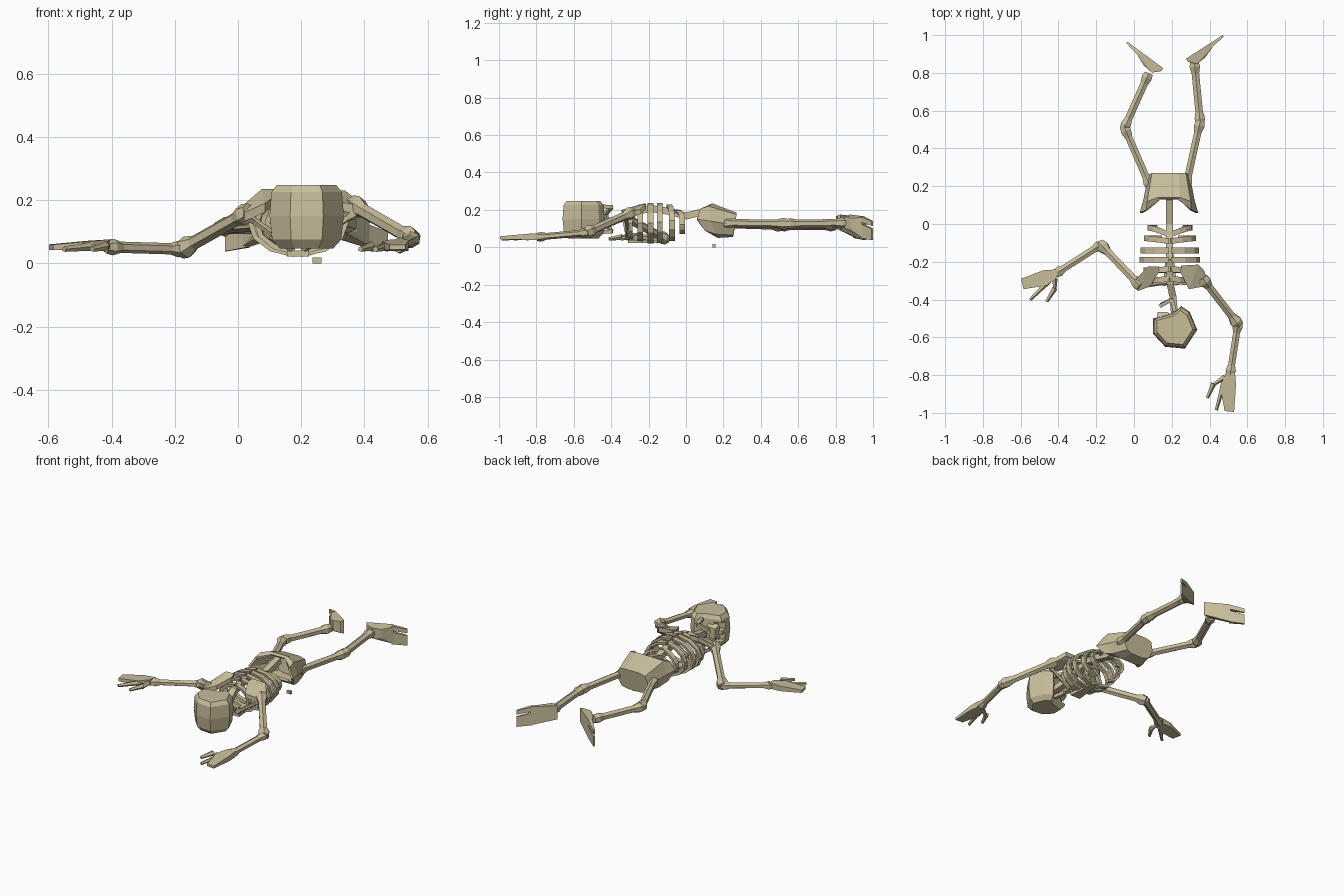
import bpy, bmesh, math
from mathutils import Vector

if "Cube" in bpy.data.objects:
    bpy.data.objects.remove(bpy.data.objects["Cube"])

bone_mat = bpy.data.materials.new("old bone")
bone_mat.diffuse_color = (0.58, 0.51, 0.33, 1)
bone_mat.use_nodes = True
bone_mat.node_tree.nodes["Principled BSDF"].inputs["Base Color"].default_value = bone_mat.diffuse_color


def finish(name, bm):
    bmesh.ops.recalc_face_normals(bm, faces=bm.faces)
    me = bpy.data.meshes.new(name)
    bm.to_mesh(me)
    bm.free()
    ob = bpy.data.objects.new(name, me)
    bpy.context.collection.objects.link(ob)
    me.materials.append(bone_mat)
    return ob


def loft(name, rings, closed=True, cap=(True, True)):
    bm = bmesh.new()
    vs = [[bm.verts.new(p) for p in r] for r in rings]
    n = len(rings[0])
    for a, b in zip(vs, vs[1:]):
        for i in range(n if closed else n - 1):
            j = (i + 1) % n
            bm.faces.new((a[i], a[j], b[j], b[i]))
    if cap[0]:
        bm.faces.new(vs[0])
    if cap[1]:
        bm.faces.new(vs[-1])
    return finish(name, bm)


def hull(name, pts):
    bm = bmesh.new()
    for p in pts:
        bm.verts.new(p)
    r = bmesh.ops.convex_hull(bm, input=bm.verts)
    bmesh.ops.delete(bm, geom=list(set(r["geom_interior"] + r["geom_unused"])), context='VERTS')
    return finish(name, bm)


def bone(name, a, b, profile, sides=6, flat=1.0):
    """Tapered shaft from a to b; profile is (position, radius) pairs."""
    a, b = Vector(a), Vector(b)
    d = (b - a).normalized()
    u = d.cross(Vector((0, 0, 1))).normalized()
    w = u.cross(d)
    ang = [2 * math.pi * (i + .5) / sides for i in range(sides)]
    return loft(name, [[a.lerp(b, t) + u * r * math.cos(q) + w * r * flat * math.sin(q)
                        for q in ang] for t, r in profile])


def flared(mid, end):
    return [(-.03, end * .8), (.06, end), (.17, mid), (.83, mid), (.94, end), (1.03, end * .8)]


# Skull lying on its side, face towards -x
outline = [(.10, -.50), (.10, -.58), (.165, -.65), (.27, -.66), (.335, -.56), (.295, -.465),
           (.25, -.435), (.21, -.47)]
c = Vector((.215, -.55))
skull = loft("skull", [[(c.x + (x - c.x) * s, c.y + (y - c.y) * s, z) for x, y in outline]
                       for z, s in ((.047, .72), (.075, .93), (.15, 1), (.225, .95), (.248, .8))])
for i, z in enumerate((.115, .185)):
    cut = hull("eye_socket_cutter_%d" % i,
               [(x, y, z + dz) for x in (.07, .15) for y in (-.535, -.485) for dz in (-.024, .024)])
    cut.hide_render = True
    cut.hide_set(True)
    m = skull.modifiers.new("eye socket", 'BOOLEAN')
    m.object = cut
    m.solver = 'EXACT'

# Upper jaw and U-shaped lower jaw
hull("upper_jaw", [(x, y, z) for x, y, h in ((.12, -.50, .045), (.20, -.50, .055),
                                          (.125, -.465, .03), (.18, -.465, .035))
                   for z in (.15 - h, .15 + h)])
jaw = [(.215, -.46, .08), (.20, -.40, .085), (.15, -.425, .12), (.145, -.43, .18),
       (.20, -.40, .215), (.215, -.46, .22)]
for i in range(5):
    bone("lower_jaw_%d" % i, jaw[i], jaw[i + 1], [(-.05, .014), (1.05, .014)], 4)

# Spine
spine = [(.215, -.48, .13), (.205, -.38, .145), (.19, -.31, .18), (.188, -.19, .208),
         (.188, -.08, .19), (.187, 0, .167), (.187, .13, .2)]
for i in range(6):
    bone("spine_%d" % i, spine[i], spine[i + 1], [(-.02, .026), (1.02, .026)], 4)

# Rib cage
for k, (y, rx, rz, dy, end) in enumerate([
        (-.29, .105, .085, -.01, -85), (-.24, .14, .10, -.005, -85), (-.19, .16, .108, 0, -85),
        (-.14, .155, .108, 0, -80), (-.09, .14, .10, .015, -70), (-.055, .12, .075, .035, -50)]):
    for side in (-1, 1):
        rings = []
        for i in range(7):
            q = math.radians(88 + (end - 88) * i / 6)
            yy = y + dy * math.sin(min(i / 3, 1) * math.pi / 2)
            rings.append([(.19 + side * (rx + o) * math.cos(q), yy + w, .128 + (rz + o) * math.sin(q))
                          for o, w in ((-.016, -.013), (0, -.015), (0, .015), (-.016, .013))])
        loft("rib_%d_%s" % (k, "left" if side < 0 else "right"), rings)
hull("breastbone", [(.19 + s * w, y, z) for s in (-1, 1) for z in (.022, .04)
                    for y, w in ((-.31, .035), (-.24, .022), (-.12, .016))])

# Shoulder blades and collar bones
for name, pts in (("left", [(.0, -.30, .17), (.02, -.355, .16), (.085, -.33, .19),
                            (.135, -.25, .225), (.13, -.225, .235), (.075, -.225, .235)]),
                  ("right", [(.25, -.22, .235), (.245, -.255, .225), (.29, -.345, .20),
                             (.40, -.325, .18), (.37, -.245, .205), (.34, -.215, .23)])):
    hull("shoulder_blade_" + name, [(x, y, z - d) for x, y, z in pts for d in (0, .028)])
bone("collar_bone_left", (.17, -.31, .05), (.03, -.33, .15), flared(.011, .017), 5)
bone("collar_bone_right", (.21, -.31, .05), (.37, -.32, .16), flared(.011, .017), 5)

# Arms
arms = {"left": [(.03, -.325, .16), (-.175, -.11, .045), (-.41, -.26, .052)],
        "right": [(.365, -.29, .185), (.55, -.53, .078), (.51, -.79, .055)]}
for n, (s, e, w) in arms.items():
    bone("upper_arm_" + n, s, e, flared(.023, .036))
    bone("forearm_" + n, e, w, flared(.021, .031), 6, .85)

# Hands: a slab of palm with long fingers, plus two free fingers
hands = {"left": ([(-.40, -.24), (-.41, -.285), (-.46, -.325), (-.585, -.345), (-.598, -.29), (-.48, -.245)],
                  [((-.45, -.30), (-.55, -.40)), ((-.42, -.29), (-.42, -.35)), ((-.42, -.34), (-.462, -.41))]),
         "right": ([(.535, -.79), (.485, -.79), (.455, -.86), (.48, -.99), (.53, -.995), (.54, -.85)],
                   [((.475, -.84), (.435, -.985)), ((.48, -.81), (.42, -.85)), ((.42, -.845), (.388, -.92))])}
for n, (palm, fingers) in hands.items():
    pts = []
    for x, y in palm:
        tip = (Vector((x, y)) - Vector(arms[n][2][:2])).length / .2
        z = .058 - .006 * tip
        pts += [(x, y, z + .02 - .013 * tip), (x, y, z - .02 + .011 * tip)]
    hull("hand_" + n, pts)
    for i, (a, b) in enumerate(fingers):
        bone("finger_%s_%d" % (n, i), (*a, .055), (*b, .045), [(0, .016), (.5, .012), (1, .009)], 5)

# Pelvis: an open bowl facing the ribs, closed behind
sections = []
for ys, ws, zs in (((.13, .075, .06, .10, .15), (.045, .12, .155, .13, .055), (.222, .205, .15, .09, .07)),
                   ((.14, .12, .13, .16, .17), (.06, .115, .135, .11, .05), (.235, .22, .14, .07, .05)),
                   ((.27, .27, .26, .255, .25), (.05, .09, .11, .08, .04), (.185, .175, .12, .065, .055))):
    half = list(zip(ws, ys, zs))
    sections.append([(.185 + w, y, z) for w, y, z in half] + [(.185 - w, y, z) for w, y, z in half[::-1]])
pelvis = loft("pelvis", sections, cap=(False, True))
sol = pelvis.modifiers.new("bone thickness", 'SOLIDIFY')
sol.thickness = .014

# Legs
legs = {"left": [(.085, .20, .125), (-.05, .51, .115), (.075, .79, .115)],
        "right": [(.275, .20, .13), (.35, .54, .125), (.32, .85, .13)]}
for n, (h, k, a) in legs.items():
    bone("thigh_" + n, h, k, flared(.022, .032))
    bone("shin_" + n, k, a, flared(.023, .032), 6, .95)

# Feet on edge, soles facing backwards; a slit parts the toes
feet = {"left": ((.155, .825), (-.035, .965), (-.62, -.78)),
        "right": ((.275, .875), (.47, 1.0), (.53, -.85))}
for n, (heel, toe, _) in feet.items():
    h, t = Vector(heel), Vector(toe)
    d = (t - h).normalized()
    up = Vector((d.y, -d.x)) if n == "right" else Vector((-d.y, d.x))  # from sole to instep

    def at(f, lift, z):
        p = h.lerp(t, f) + up * lift
        return (p.x, p.y, z)

    hull("foot_" + n, [at(0, 0, .09), at(0, 0, .175), at(0, .02, .10), at(0, .02, .17),
                       at(.15, .055, .10), at(.15, .055, .165), at(.38, .05, .10), at(.38, .05, .155),
                       at(.66, .024, .055), at(.66, .024, .16), at(.66, 0, .05), at(.66, 0, .165)])
    for i, (z0, z1, e0, e1) in enumerate(((.05, .125, .038, .10), (.135, .165, .115, .14))):
        hull("toes_%s_%d" % (n, i), [at(.62, l, z) for l in (0, .024) for z in (z0, z1)] +
             [at(1, l, z) for l in (0, .01) for z in (e0, e1)])

# Loose bone chip on the ground
hull("bone_chip", [(.25 + x, .15 + y, z) for x in (-.014, .014) for y in (-.007, .007) for z in (0, .018)])
